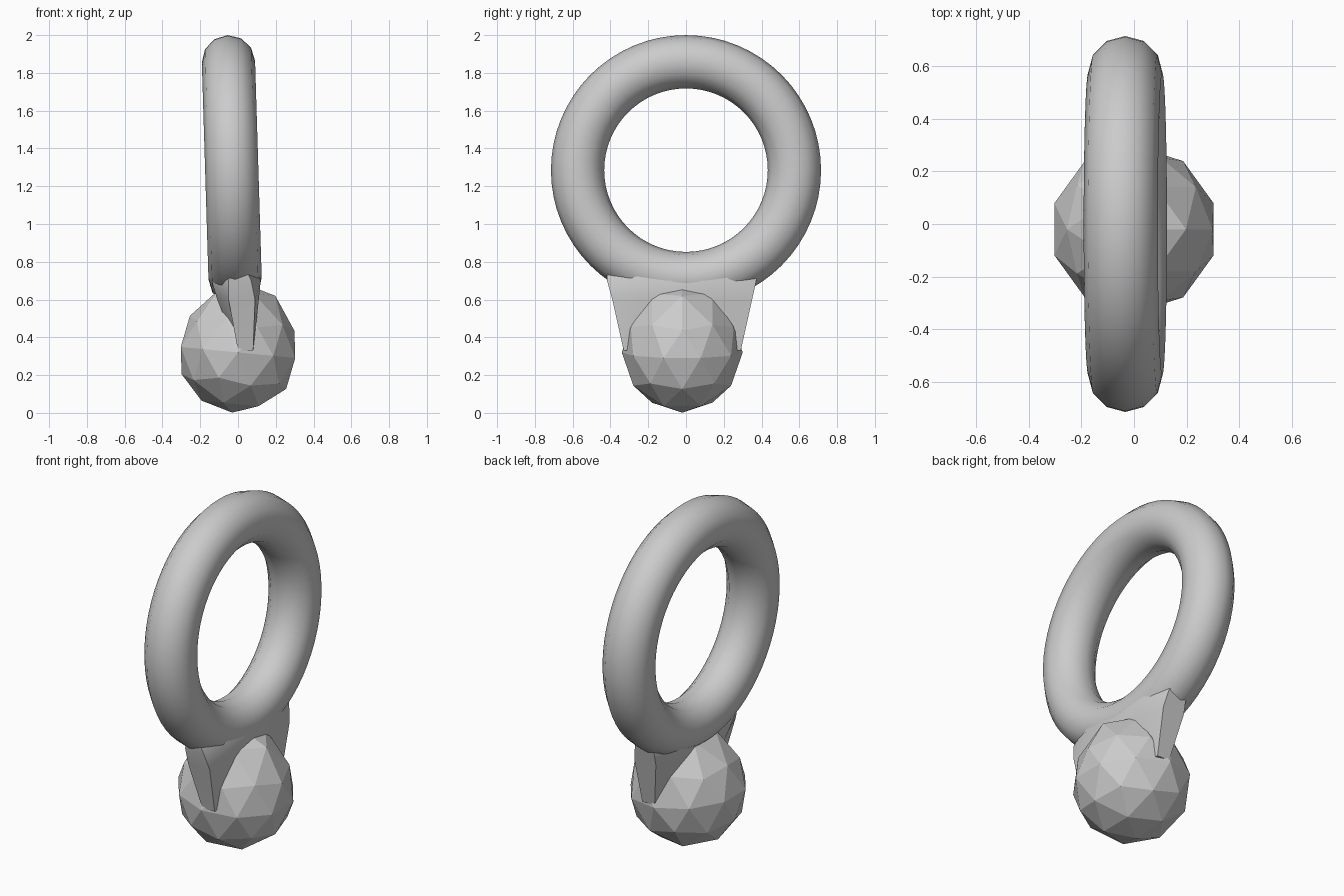
import bpy, bmesh, math

if "Cube" in bpy.data.objects:
    bpy.data.objects.remove(bpy.data.objects["Cube"])

# ring: upright loop, leaning slightly towards -x
bpy.ops.mesh.primitive_torus_add(
    major_radius=0.574, minor_radius=0.141, major_segments=64, minor_segments=12,
    location=(-0.033, 0, 1.285), rotation=(0, math.radians(90 - 1.75), 0))
ring = bpy.context.object
ring.name = "ring"
bpy.ops.object.shade_smooth()

# ball: faceted icosphere, crown pulled up into the ring
bpy.ops.mesh.primitive_ico_sphere_add(
    subdivisions=2, radius=0.32, location=(0, -0.02, 0.32),
    rotation=(0, math.radians(5.5), 0))
ball = bpy.context.object
ball.name = "ball"
for v in ball.data.vertices:
    if v.co.z > 0.24:
        v.co.z += 0.045
bpy.ops.object.shade_flat()

# clasp: tapering web whose two ends run down the sides of the ball
# (z, y min, y max, middle x min, middle x max, end x min, end x max)
SECTIONS = [
    (0.33, -0.33, 0.29, 0.00, 0.08, 0.00, 0.08),
    (0.60, -0.39, 0.35, -0.11, 0.11, -0.05, 0.09),
    (0.70, -0.418, 0.372, -0.14, 0.12, -0.05, 0.07),
    (0.76, -0.42, 0.385, -0.12, 0.10, -0.03, 0.04),
]


def section(z, y0, y1, m0, m1, e0, e1):
    a, b = y0 + 0.2 * (y1 - y0), y1 - 0.2 * (y1 - y0)
    return [(e0, y0, z), (e1, y0, z), (m1, a, z), (m1, b, z),
            (e1, y1, z), (e0, y1, z), (m0, b, z), (m0, a, z)]


bm = bmesh.new()
loops = [[bm.verts.new(p) for p in section(*s)] for s in SECTIONS]
for lo, hi in zip(loops, loops[1:]):
    for i in range(8):
        j = (i + 1) % 8
        bm.faces.new((lo[i], lo[j], hi[j], hi[i]))
bm.faces.new(loops[0][::-1])
bm.faces.new(loops[-1])
bmesh.ops.recalc_face_normals(bm, faces=bm.faces)
mesh = bpy.data.meshes.new("clasp")
bm.to_mesh(mesh)
bm.free()
clasp = bpy.data.objects.new("clasp", mesh)
bpy.context.collection.objects.link(clasp)
bpy.ops.object.select_all(action='DESELECT')
clasp.select_set(True)
bpy.context.view_layer.objects.active = clasp
bpy.ops.object.shade_smooth_by_angle(angle=math.radians(50))
